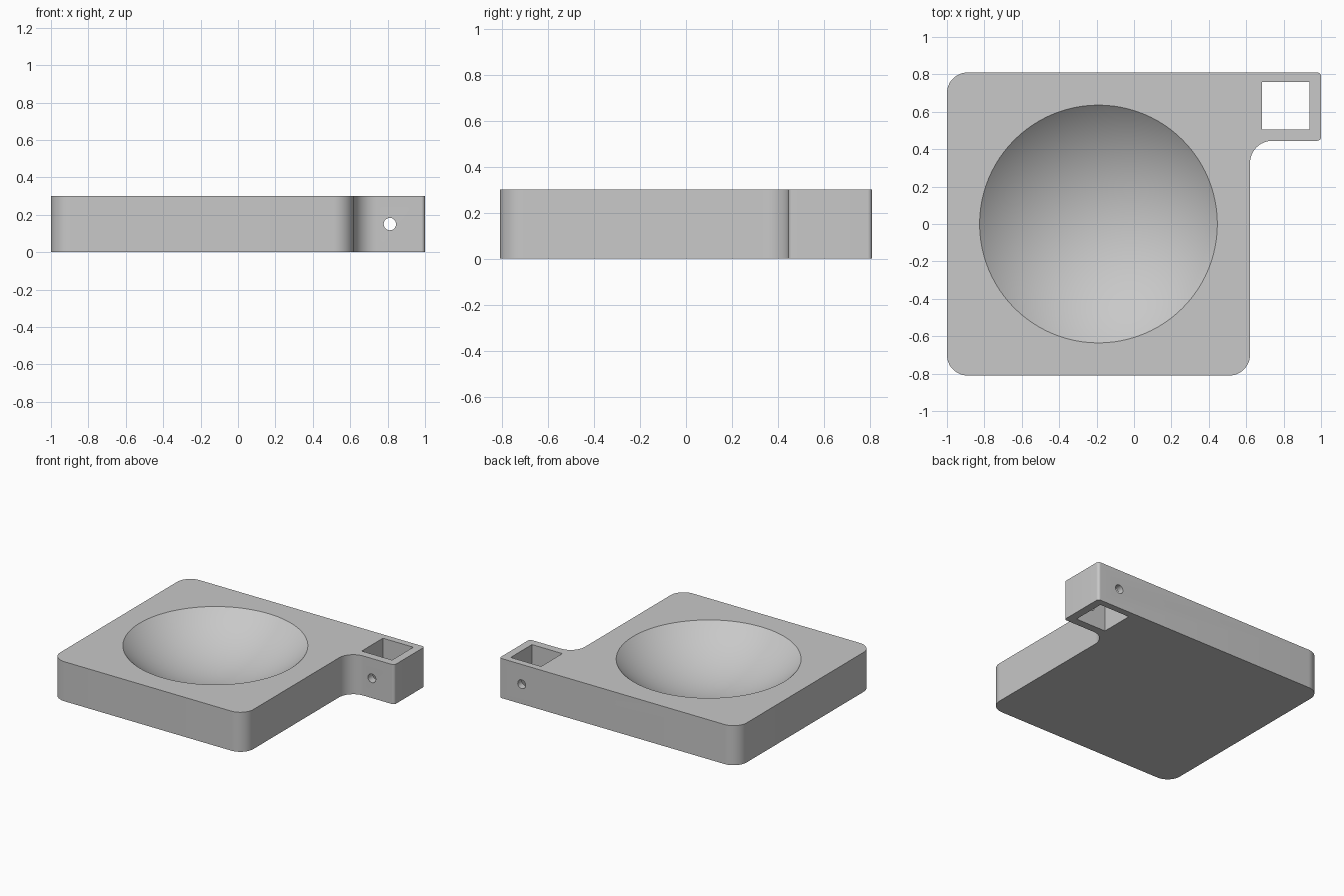
import bpy
import bmesh
import math
from mathutils import Matrix, Vector

cube = bpy.data.objects.get("Cube")
if cube:
    bpy.data.objects.remove(cube, do_unlink=True)

HEIGHT = 0.3

grey = bpy.data.materials.new("plain_grey")
grey.use_nodes = True
colour = (0.58, 0.58, 0.58, 1)
grey.diffuse_color = colour
grey.node_tree.nodes["Principled BSDF"].inputs["Base Color"].default_value = colour


def rounded_outline(corners, steps=12):
    """Replace each right-angled corner (x, y, radius) with an arc."""
    points = []
    for i, (x, y, radius) in enumerate(corners):
        corner = Vector((x, y))
        before = (Vector(corners[i - 1][:2]) - corner).normalized()
        after = (Vector(corners[(i + 1) % len(corners)][:2]) - corner).normalized()
        centre = corner + (before + after) * radius
        for s in range(steps + 1):
            a = math.pi / 2 * s / steps
            points.append(centre - radius * (after * math.cos(a) + before * math.sin(a)))
    return points


def make_object(name, bm):
    bmesh.ops.recalc_face_normals(bm, faces=bm.faces)
    mesh = bpy.data.meshes.new(name)
    bm.to_mesh(mesh)
    bm.free()
    mesh.materials.append(grey)
    obj = bpy.data.objects.new(name, mesh)
    bpy.context.collection.objects.link(obj)
    return obj


# Flat tray with a small arm at the back left corner
bm = bmesh.new()
corners = [(-1, -0.81, 0.11), (0.62, -0.81, 0.11), (0.62, 0.445, 0.12),
           (1, 0.445, 0.02), (1, 0.81, 0.02), (-1, 0.81, 0.11)]
base = bm.faces.new([bm.verts.new((p.x, p.y, 0)) for p in rounded_outline(corners)])
top = bmesh.ops.extrude_face_region(bm, geom=[base])
bmesh.ops.translate(bm, vec=(0, 0, HEIGHT),
                    verts=[v for v in top["geom"] if isinstance(v, bmesh.types.BMVert)])
tray = make_object("tray_body", bm)

# Shallow spherical bowl
rim, depth = 0.636, 0.25
ball_radius = (rim ** 2 + depth ** 2) / (2 * depth)
bm = bmesh.new()
bmesh.ops.create_uvsphere(bm, u_segments=96, v_segments=64, radius=ball_radius,
                          matrix=Matrix.Translation((-0.19, 0, HEIGHT - depth + ball_radius)))
bowl = make_object("bowl_cutter", bm)

# Square socket through the arm
bm = bmesh.new()
bmesh.ops.create_cube(bm, size=1, matrix=Matrix.Translation((0.812, 0.632, HEIGHT / 2))
                      @ Matrix.Diagonal((0.255, 0.255, 1, 1)))
socket = make_object("socket_cutter", bm)

# Round pin hole crossing the arm from front to back
bm = bmesh.new()
bmesh.ops.create_cone(bm, cap_ends=True, segments=32, radius1=0.033, radius2=0.033, depth=0.6,
                      matrix=Matrix.Translation((0.812, 0.632, HEIGHT / 2))
                      @ Matrix.Rotation(math.pi / 2, 4, "X"))
pin_hole = make_object("pin_hole_cutter", bm)

# Cut the openings, then remove the cutters
bpy.ops.object.select_all(action="DESELECT")
bpy.context.view_layer.objects.active = tray
tray.select_set(True)
for cutter in (bowl, socket, pin_hole):
    cutter.hide_render = True
    cut = tray.modifiers.new(cutter.name, "BOOLEAN")
    cut.operation = "DIFFERENCE"
    cut.solver = "EXACT"
    cut.object = cutter
    bpy.ops.object.modifier_apply(modifier=cut.name)
    bpy.data.objects.remove(cutter, do_unlink=True)

bpy.ops.object.shade_smooth_by_angle(angle=math.radians(30))
